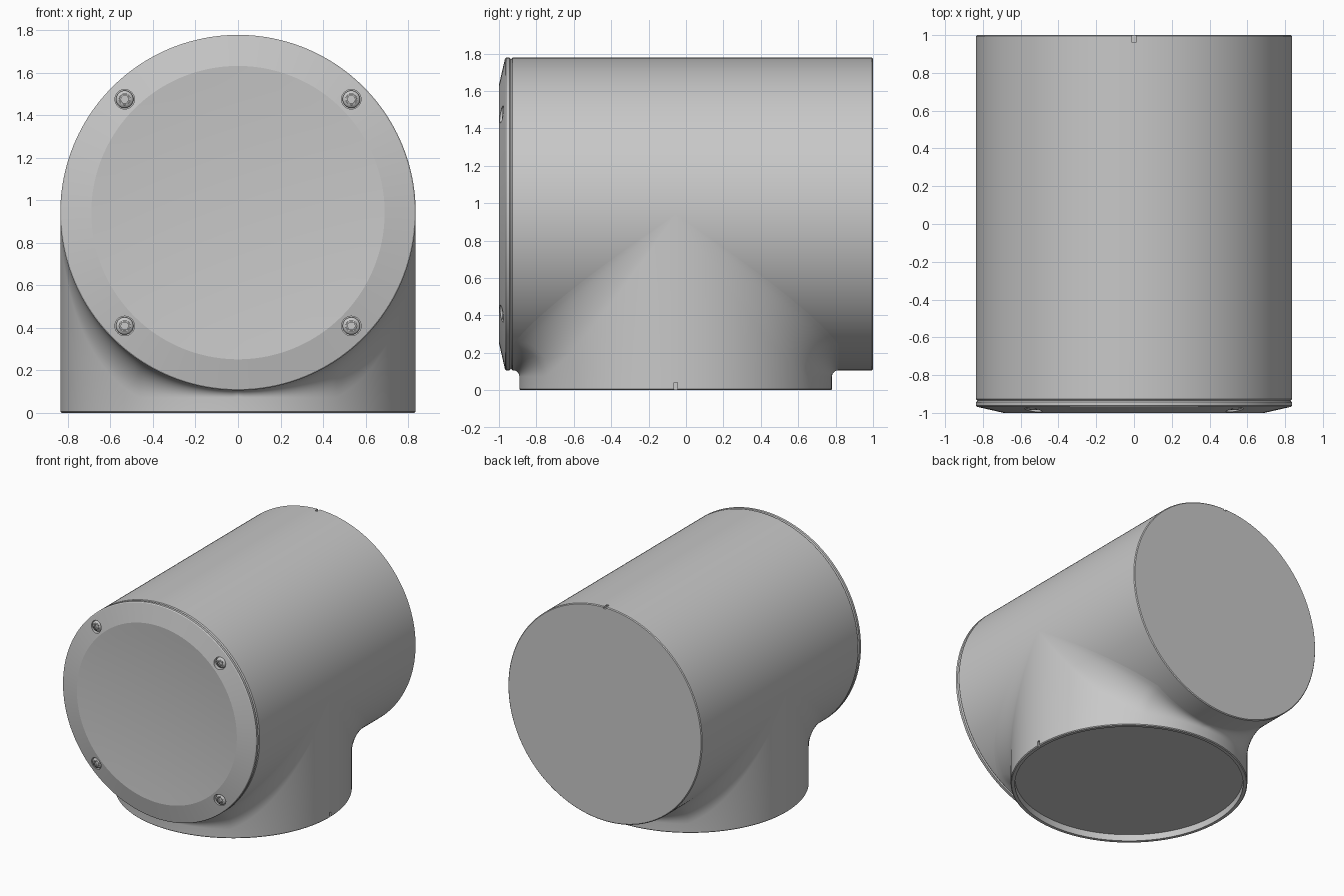
import bpy, bmesh
from math import sin, cos, pi, sqrt
from mathutils import Matrix, Vector

old = bpy.data.objects.get("Cube")
if old:
    bpy.data.objects.remove(old, do_unlink=True)

R = 0.836          # radius of both pipes
ZC = 0.942         # height of the horizontal axis
YC = -0.055        # position of the vertical branch
SEG = 192

grey = bpy.data.materials.new("light grey")
grey.use_nodes = True
grey.diffuse_color = (0.58, 0.58, 0.58, 1)
grey.node_tree.nodes["Principled BSDF"].inputs["Base Color"].default_value = grey.diffuse_color


def finish(name, bm, angle=20):
    bmesh.ops.recalc_face_normals(bm, faces=bm.faces)
    mesh = bpy.data.meshes.new(name)
    bm.to_mesh(mesh)
    bm.free()
    mesh.materials.append(grey)
    ob = bpy.data.objects.new(name, mesh)
    bpy.context.collection.objects.link(ob)
    return ob


def smooth(ob, angle=6):
    bpy.ops.object.select_all(action="DESELECT")
    ob.select_set(True)
    bpy.context.view_layer.objects.active = ob
    bpy.ops.object.shade_smooth_by_angle(angle=angle * pi / 180)


def skin(bm, rings):
    """Bridge closed rings of points; a single-point ring becomes a fan."""
    rows = [[bm.verts.new(p) for p in ring] for ring in rings]
    for a, b in zip(rows, rows[1:]):
        n = max(len(a), len(b))
        for i in range(n):
            j = (i + 1) % n
            quad = [a[i % len(a)], a[j % len(a)], b[j % len(b)], b[i % len(b)]]
            bm.faces.new(list(dict.fromkeys(quad)))


def lathe(name, profile, centre, seg=SEG):
    """Spin (radius, y) points round a line parallel to y."""
    cx, cz = centre
    rings = []
    for r, y in profile:
        n = seg if r > 0 else 1
        rings.append([(cx + r * cos(2 * pi * i / seg), y, cz + r * sin(2 * pi * i / seg))
                      for i in range(n)])
    bm = bmesh.new()
    skin(bm, rings)
    return finish(name, bm)


def cut(ob, cutter):
    """Subtract a cutter, bake the result and remove the cutter."""
    mod = ob.modifiers.new("cut", "BOOLEAN")
    mod.operation, mod.solver, mod.object = "DIFFERENCE", "EXACT", cutter
    bpy.ops.object.select_all(action="DESELECT")
    ob.select_set(True)
    bpy.context.view_layer.objects.active = ob
    bpy.ops.object.modifier_apply(modifier=mod.name)
    bpy.data.objects.remove(cutter, do_unlink=True)


def box(name, centre, size):
    bm = bmesh.new()
    bmesh.ops.create_cube(bm, size=1, matrix=Matrix.Translation(centre) @ Matrix.Diagonal((*size, 1)))
    return finish(name, bm)


# Horizontal main pipe with a slot mark at the top of its rear edge
body = lathe("main_pipe", [(0, -0.935), (R - 0.008, -0.935), (R, -0.927), (R, 0.994),
                           (R - 0.006, 1), (0, 1)], (0, ZC))
cut(body, box("slot_cutter", (0, 1, ZC + R), (0.02, 0.08, 0.03)))
smooth(body)

# Vertical branch: its wall rises and fillets outward into the main pipe
def branch_ring(step, steps):
    ring = []
    for i in range(SEG):
        t = 2 * pi * i / SEG
        s, c = sin(t), cos(t)
        side = 1 if s >= 0 else -1
        f = min(0.03 * abs(s) + 0.32 * abs(s * c), 0.87 - R * abs(s))
        a = step / steps * pi / 2
        ring.append((R * c, YC + R * s + side * f * (1 - cos(a)),
                     ZC - R * abs(s) - f * (1 - sin(a))))
    return ring


def circle(r, z):
    return [(r * cos(2 * pi * i / SEG), YC + r * sin(2 * pi * i / SEG), z) for i in range(SEG)]


bm = bmesh.new()
skin(bm, [[(0, YC, 0.05)], circle(R - 0.03, 0.05), circle(R - 0.03, 0), circle(R - 0.006, 0),
          circle(R, 0.006)] + [branch_ring(k, 10) for k in range(11)] + [[(0, YC, ZC)]])
branch = finish("branch_pipe", bm)
cut(branch, box("notch_cutter", (R, YC, 0), (0.03, 0.02, 0.08)))
smooth(branch, 25)

# Front cover: conical rim round a shallow dished centre
RIM, DISH = 0.69, 0.03
dish = [(RIM * k / 8, -1 + DISH * (1 - (k / 8) ** 2)) for k in range(7, -1, -1)]
cover = lathe("front_cover", [(0, -0.935), (R - 0.008, -0.935), (R, -0.943), (R, -0.962),
                              (R - 0.006, -0.968), (RIM, -1)] + dish, (0, ZC))

# Countersunk screws with hex sockets
spots = [(sx * 0.533, ZC + sz * 0.533) for sx in (-1, 1) for sz in (-1, 1)]
for i, spot in enumerate(spots):
    cut(cover, lathe("screw_hole_cutter", [(0, -1.05), (0.046, -1.05), (0.046, -0.96), (0, -0.96)],
                     spot, 32))
    head = lathe("screw_%d" % (i + 1), [(0, -0.958), (0.041, -0.958), (0.041, -0.972), (0.036, -0.979),
                                        (0.026, -0.983)], spot, 36)
    smooth(head, 40)
    socket = lathe("screw_socket_%d" % (i + 1), [(0.027, -0.982), (0.019, -0.984), (0.019, -0.97),
                                                 (0, -0.97)], spot, 6)
smooth(cover)
